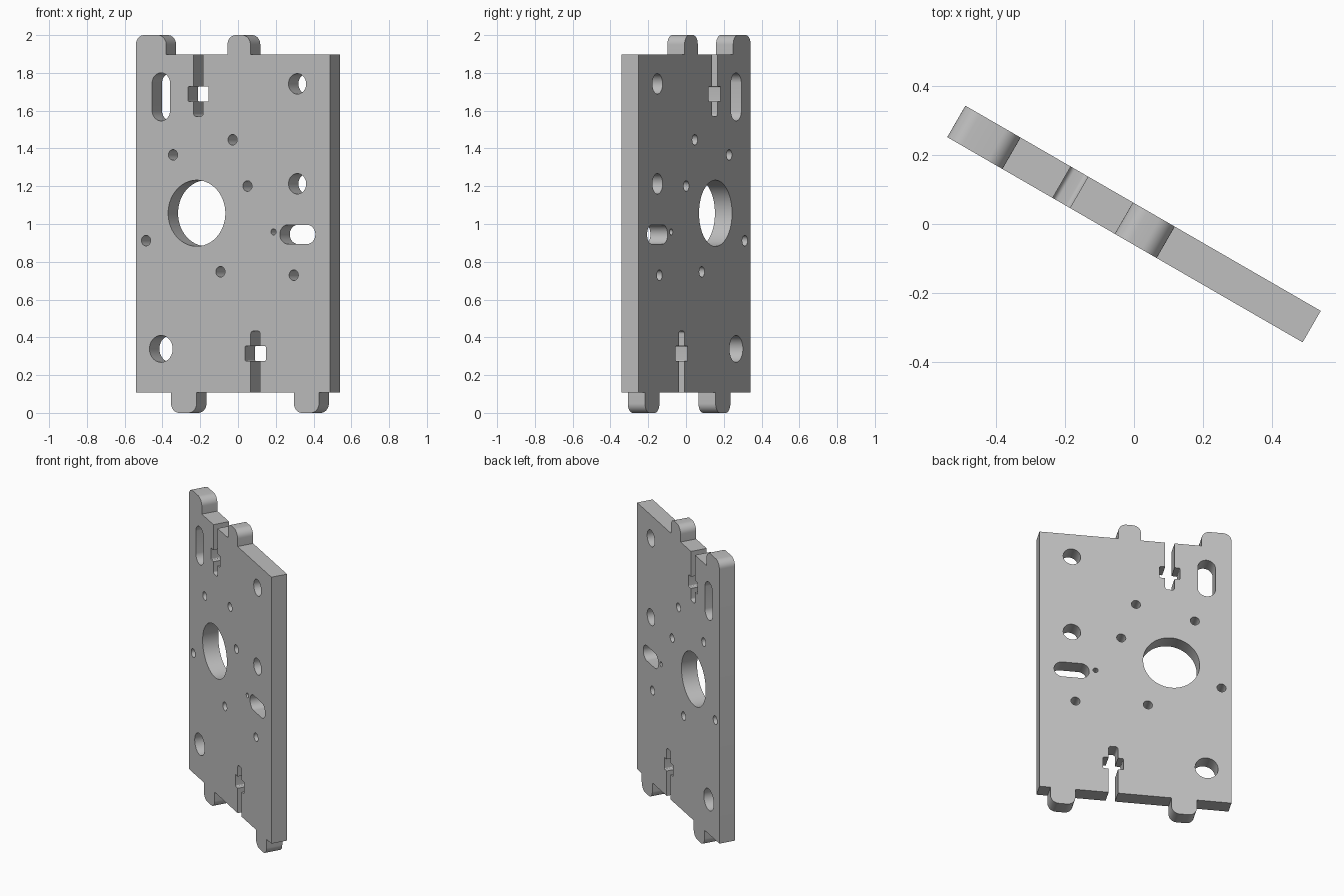
import bpy
from math import sin, cos, pi, radians
from mathutils import Vector

cube = bpy.data.objects.get("Cube")
if cube:
    bpy.data.objects.remove(cube)

THICK = 0.105
HALF = 0.5935          # half width of the plate
BOTTOM, TOP = 0.108, 1.898

grey = bpy.data.materials.new("plain grey")
grey.use_nodes = True
colour = (0.52, 0.52, 0.52, 1)
grey.diffuse_color = colour
grey.node_tree.nodes["Principled BSDF"].inputs["Base Color"].default_value = colour


# Profile helpers: corners are (u, z, radius)
def tab(u0, u1, base, tip):
    return [(u0, base, 0), (u0, tip, 0.05), (u1, tip, 0.05), (u1, base, 0)]


def nut_slot(mid, side, edge, end, nut_near, nut_far):
    """Keyhole cut from the edge: a narrow stem crossed by a wider nut pocket."""
    stem, nut = 0.029 * side, 0.063 * side
    half = [(mid - stem, edge, 0), (mid - stem, nut_near, 0), (mid - nut, nut_near, 0.006),
            (mid - nut, nut_far, 0.006), (mid - stem, nut_far, 0), (mid - stem, end, 0.015)]
    return half + [(2 * mid - u, z, r) for u, z, r in reversed(half)]


def rounded(corners, steps=10):
    """Replace each corner having a radius with a quarter arc."""
    points = []
    for i, (u, z, r) in enumerate(corners):
        p = Vector((u, z))
        if r == 0:
            points.append(p)
            continue
        before = (Vector(corners[i - 1][:2]) - p).normalized() * r
        after = (Vector(corners[(i + 1) % len(corners)][:2]) - p).normalized() * r
        for k in range(steps + 1):
            a = k / steps * pi / 2
            points.append(p + before * (1 - sin(a)) + after * (1 - cos(a)))
    return points


def hole(u, z, r, du=0, dz=0, steps=64):
    """Round hole, or a slot when its two end centres are spread by du or dz."""
    points = []
    for k in range(steps):
        a = 2 * pi * (k + 0.5) / steps
        points.append(Vector((u + r * cos(a) + (du if cos(a) > 0 else -du),
                              z + r * sin(a) + (dz if sin(a) > 0 else -dz))))
    return points


# Outer outline, anticlockwise from the lower left corner
outline = [(-HALF, BOTTOM, 0)]
outline += tab(-0.379, -0.223, BOTTOM, 0)
outline += nut_slot(0.137, 1, BOTTOM, 0.433, 0.275, 0.354)
outline += tab(0.372, 0.525, BOTTOM, 0)
outline += [(HALF, BOTTOM, 0), (HALF, TOP, 0)]
outline += tab(0.106, -0.034, TOP, 2.0)
outline += nut_slot(-0.2125, -1, TOP, 1.57, 1.728, 1.649)
outline += tab(-0.409, -HALF, TOP, 2.0)[:-1]

loops = [rounded(outline)]
loops.append(hole(-0.222, 1.057, 0.175))                  # large bore
loops.append(hole(-0.44, 1.673, 0.055, dz=0.072))         # upright slot
loops.append(hole(0.3945, 0.945, 0.051, du=0.0575))       # level slot
loops.append(hole(-0.44, 0.339, 0.071))
loops.append(hole(0.247, 0.958, 0.016))
loops += [hole(0.393, z, 0.054) for z in (1.742, 1.213)]
for u, z in [(-0.003, 1.446), (-0.367, 1.366), (0.088, 1.201),
             (-0.532, 0.912), (-0.077, 0.747), (0.371, 0.729)]:
    loops.append(hole(u, z, 0.028))                       # screw holes

# Filled and extruded curve becomes the plate
curve = bpy.data.curves.new("mounting_plate", "CURVE")
curve.dimensions = "2D"
curve.fill_mode = "BOTH"
curve.extrude = THICK / 2
for loop in loops:
    spline = curve.splines.new("POLY")
    spline.points.add(len(loop) - 1)
    for point, p in zip(spline.points, loop):
        point.co = (p.x, p.y, 0, 1)
    spline.use_cyclic_u = True
curve.materials.append(grey)

plate = bpy.data.objects.new("mounting_plate", curve)
bpy.context.collection.objects.link(plate)
plate.rotation_euler = (radians(90), 0, radians(-30))
bpy.ops.object.select_all(action="DESELECT")
plate.select_set(True)
bpy.context.view_layer.objects.active = plate
bpy.ops.object.convert(target="MESH")

# Weld the caps to the walls and keep the rims crisp
bpy.ops.object.mode_set(mode="EDIT")
bpy.ops.mesh.select_all(action="SELECT")
bpy.ops.mesh.remove_doubles(threshold=0.0001)
bpy.ops.mesh.normals_make_consistent(inside=False)
bpy.ops.object.mode_set(mode="OBJECT")
bpy.ops.object.shade_smooth_by_angle(angle=radians(30))
